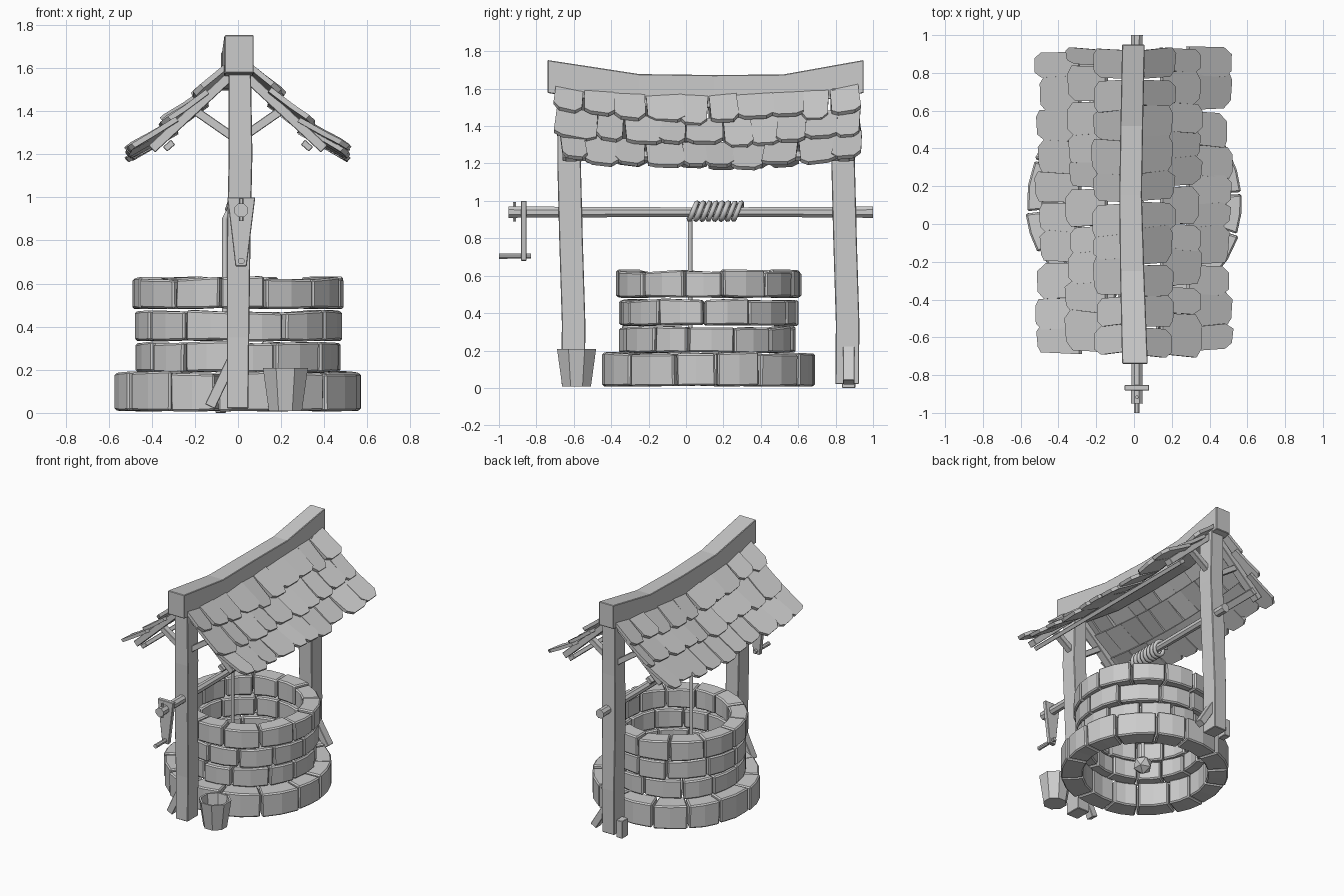
import bpy, bmesh, random
from math import sin, cos, pi, tau
from mathutils import Vector as V

if "Cube" in bpy.data.objects:
    bpy.data.objects.remove(bpy.data.objects["Cube"])
random.seed(7)
R = random.uniform


def loft(name, rings, bevel=0.0, bm=None):
    """Join equal-length point rings into a capped solid (optionally adding to a shared bmesh)."""
    own = bm is None
    bm = bmesh.new() if own else bm
    vs = [[bm.verts.new(p) for p in r] for r in rings]
    n = len(vs[0])
    faces = [bm.faces.new(vs[0]), bm.faces.new(vs[-1][::-1])]
    for a, b in zip(vs, vs[1:]):
        for i in range(n):
            j = (i + 1) % n
            faces.append(bm.faces.new((a[i], b[i], b[j], a[j])))
    bmesh.ops.recalc_face_normals(bm, faces=faces)
    if own:
        return finish(name, bm, bevel)


def finish(name, bm, bevel=0.0):
    me = bpy.data.meshes.new(name)
    bm.to_mesh(me)
    bm.free()
    ob = bpy.data.objects.new(name, me)
    bpy.context.collection.objects.link(ob)
    if bevel:
        m = ob.modifiers.new("bevel", 'BEVEL')
        m.width, m.segments, m.limit_method = bevel, 1, 'ANGLE'
        m.angle_limit = 0.9
    return ob


def beam(name, p0, p1, w, h, side):
    """Box from p0 to p1; w is measured along the side vector."""
    p0, p1, s = V(p0), V(p1), V(side).normalized()
    t = (p1 - p0).cross(s).normalized()
    sec = [s * w / 2 * a + t * h / 2 * b for a, b in ((-1, -1), (1, -1), (1, 1), (-1, 1))]
    return loft(name, [[p + q for q in sec] for p in (p0, p1)], 0.003)


def rod(name, x, z, stations, n=8):
    """Faceted rod along y with (y, radius) stations."""
    return loft(name, [[(x + r * cos(tau * (i + .5) / n), y, z + r * sin(tau * (i + .5) / n))
                        for i in range(n)] for y, r in stations])


# Well wall: courses of separate stones
CY = 0.12
courses = [("base_stones", 0.01, 0.185, 0.43, 0.575, 14, 0.1),
           ("lower_course", 0.19, 0.325, 0.37, 0.47, 13, 0.3),
           ("middle_course", 0.335, 0.47, 0.37, 0.475, 12, 0.0),
           ("rim_stones", 0.485, 0.625, 0.37, 0.495, 13, 0.2)]
for name, z0, z1, ri, ro, n, off in courses:
    bm = bmesh.new()
    cuts = [tau * (i + R(-.13, .13)) / n + off for i in range(n)]
    cuts.append(cuts[0] + tau)
    for a0, a1 in zip(cuts, cuts[1:]):
        dr, lean = R(-.008, .01), R(-.025, .025)
        dz0, dz1 = R(-.008, .008), R(-.008, .01)
        rings = []
        for k in range(3):
            a = a0 + .011 + (a1 - a0 - .022) * k / 2
            top = z1 + dz0 + (dz1 - dz0) * k / 2
            bot = z0 + R(-.004, .003)
            rings.append([(r * cos(b), CY + r * sin(b), z) for r, z, b in
                          ((ri, bot, a), (ro + dr, bot, a), (ro + dr, top, a + lean * (k != 1) * .3),
                           (ri, top, a))])
        loft("", rings, bm=bm)
    finish(name, bm, 0.009)

# Slightly bowed posts: (z, x, y offset, half width)
bow = [(0.02, -.002, .012, .05), (0.35, .0, .014, .052), (0.8, .003, .0, .055),
       (1.2, .012, -.01, .055), (1.6, .008, -.008, .052)]
for name, y, k in (("front_post", -.615, 1), ("back_post", .85, 1)):
    loft(name, [[(x + a * h, y + o + b * .063, z) for a, b in ((-1, -1), (1, -1), (1, 1), (-1, 1))]
                for z, x, o, h in bow], 0.004)

# Props at the post feet
beam("front_foot_brace", (-.13, -.60, .03), (-.03, -.60, .24), .06, .05, (0, 1, 0))
beam("back_foot_brace", (.14, .87, .03), (.03, .87, .21), .06, .05, (0, 1, 0))
beam("back_foot_block", (-.08, .87, .0), (-.08, .87, .13), .07, .05, (0, 1, 0))

# Sagging ridge beam
ridge = [(-.74, .005, 1.665, .068), (-.25, -.010, 1.59, .064), (.15, -.018, 1.585, .06),
         (.52, -.012, 1.588, .06), (.95, -.003, 1.665, .06)]
loft("ridge_beam", [[(x + a * h, y, z + b * .088) for a, b in ((-1, -1), (1, -1), (1, 1), (-1, 1))]
                    for y, x, z, h in ridge], 0.004)


# Roof shingles: three overlapping rows per side on a sagging slope
def roof(side, y, s, lift):
    sag = .065 * max(0, 1 - ((y - .12) / .82) ** 2)
    dip = .02 * sin(pi * min(s, 1))
    return V((side * (.03 + .43 * s + .66 * (lift - dip)), y, 1.605 - .38 * s - sag + .75 * (lift - dip)))


Y0, Y1 = -.69, .93
for side, label in ((-1, "left"), (1, "right")):
    bm = bmesh.new()
    for row in range(3):
        n = 10
        edges = [Y0 + (Y1 - Y0) * (i + (R(-.15, .15) + (row % 2) * .35 if 0 < i < n else R(-.1, .1))) / n
                 for i in range(n + 1)]
        for y0, y1 in zip(edges, edges[1:]):
            s0, s1 = row / 3 - .06, (row + 1) / 3 + R(.0, .07)
            w, d, skew = y1 - y0, s1 - s0, R(-.02, .02)
            lift = R(.024, .042)
            c1, c2 = R(.78, .92), R(.78, .92)
            outline = [(.01, 0), (.0, .5), (-.01, c1), (.2, .98), (.78, 1), (1.01, c2), (1, .5), (.99, 0)]
            rings = []
            for t in (0, .024):
                rings.append([roof(side, y0 + u * w + skew * v, s0 + v * d, lift * v + t + (u - .5) * skew * .6)
                              for u, v in outline])
            loft("", rings, bm=bm)
    finish(label + "_shingles", bm)

    # Rafters, braces and purlin under the shingles
    for end, y in (("front", -.615), ("back", .845)):
        beam(f"{end}_{label}_rafter", (side * .04, y, 1.56), (side * .40, y, 1.225), .06, .045, (0, 1, 0))
        beam(f"{end}_{label}_brace", (side * .03, y, 1.285), (side * .21, y, 1.41), .045, .04, (0, 1, 0))
    beam(label + "_purlin", (side * .32, -.66, 1.24), (side * .32, .90, 1.24), .05, .03, (.75, 0, -side * .66))

# Windlass axle, crank arm, handle and pin
rod("axle", .015, .94, [(-.95, .034), (-.88, .032), (.1, .027), (.88, .031), (1.0, .034)])
arm = [(-.05, 1.0), (.08, 1.0), (.065, .88), (.04, .68), (-.012, .68), (-.035, .88)]
loft("crank_arm", [[(x, y, z) for x, z in arm] for y in (-.882, -.852)], 0.003)
rod("crank_handle", .015, .705, [(-1.0, .016), (-.83, .014)])
loft("axle_pin", [[(.015 + .01 * cos(tau * i / 6), -.917 + .01 * sin(tau * i / 6), z) for i in range(6)]
                  for z in (.89, .995)])

# Rope: coil round the axle, then a straight drop into the well
turns, steps = 8, 10
pts = []
for i in range(turns * steps + 1):
    a = pi + tau * i / steps
    pts.append((.0 + .046 * cos(a), .022 + .27 * i / (turns * steps) + .012 * sin(a), .945 + .046 * sin(a)))
pts = [(-.06, .022, .15), (-.06, .022, .90)] + pts
cu = bpy.data.curves.new("rope", 'CURVE')
cu.dimensions = '3D'
cu.bevel_depth, cu.bevel_resolution, cu.use_fill_caps = .014, 1, True
sp = cu.splines.new('POLY')
sp.points.add(len(pts) - 1)
for p, c in zip(sp.points, pts):
    p.co = (*c, 1)
bpy.context.collection.objects.link(bpy.data.objects.new("rope", cu))

# Knot weight on the rope end
bpy.ops.mesh.primitive_ico_sphere_add(subdivisions=1, radius=.07, location=(-.06, .022, .15))
bpy.context.object.name = "rope_knot"

# Open faceted bucket beside the front post
prof = [(.083, .008), (.113, .208), (.098, .208), (.072, .03)]
loft("bucket", [[(.22 + r * cos(tau * (i + .5) / 8), -.585 + r * sin(tau * (i + .5) / 8), z)
                 for i in range(8)] for r, z in prof])
